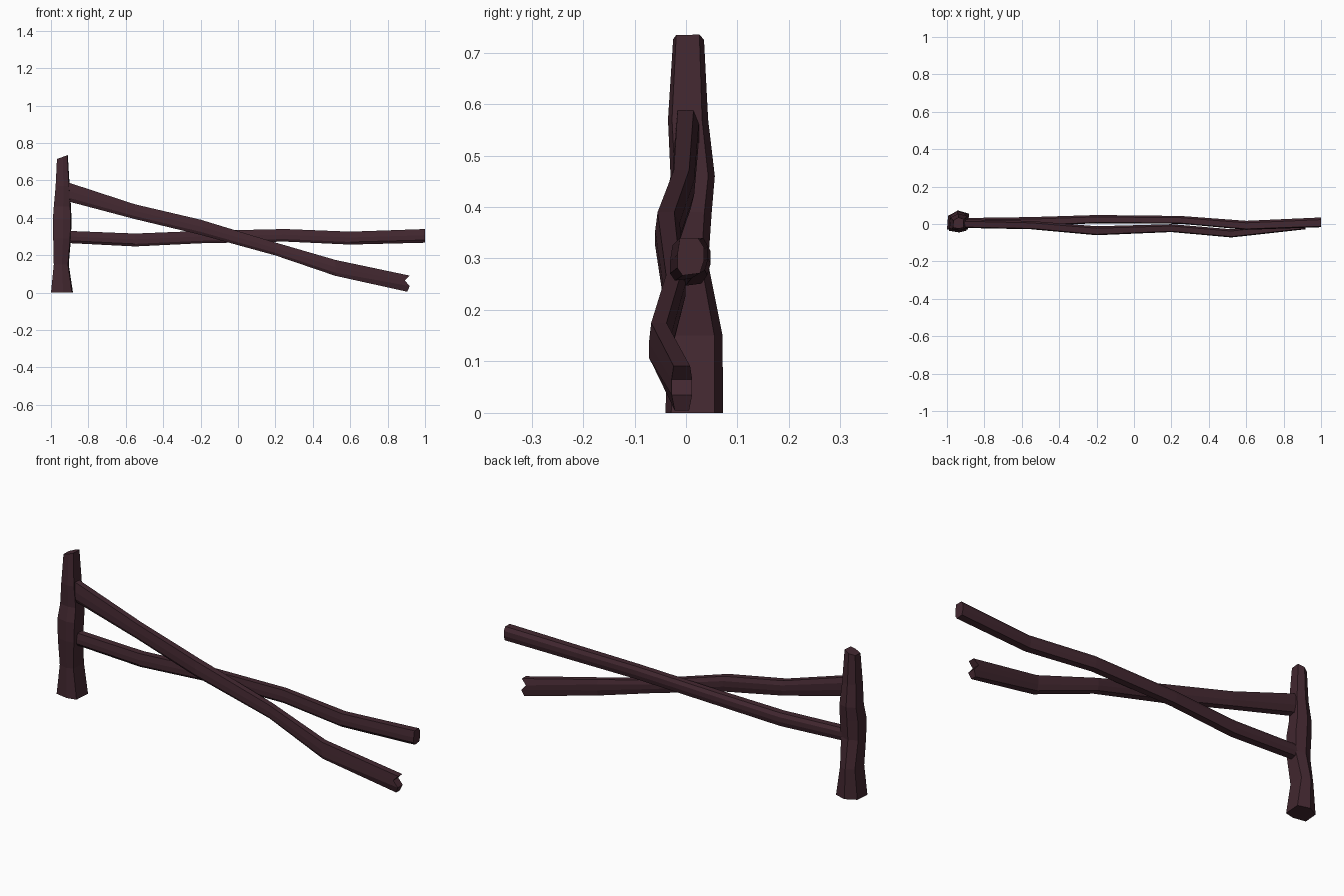
import bpy, bmesh

wood = bpy.data.materials.new("dark_wood")
wood.diffuse_color = (0.056, 0.021, 0.030, 1)


def loft(name, rings, notch=None):
    """Skin a list of rings (equal point counts) into a closed flat-faced beam."""
    bm = bmesh.new()
    loops = [[bm.verts.new(p) for p in r] for r in rings]
    n = len(loops[0])
    for a, b in zip(loops, loops[1:]):
        for i in range(n):
            j = (i + 1) % n
            bm.faces.new((a[i], a[j], b[j], b[i]))
    bm.faces.new(loops[0])
    if notch:  # broken end: fan to a recessed centre edge handled by ring shape
        for k in range(n // 2 - 1):
            bm.faces.new((loops[-1][k], loops[-1][k + 1],
                          loops[-1][n - 2 - k], loops[-1][n - 1 - k]))
    else:
        bm.faces.new(loops[-1])
    bmesh.ops.recalc_face_normals(bm, faces=bm.faces)
    me = bpy.data.meshes.new(name)
    bm.to_mesh(me)
    bm.free()
    me.materials.append(wood)
    ob = bpy.data.objects.new(name, me)
    bpy.context.collection.objects.link(ob)
    return ob


# Post: (z, x min, x max, y min, y max), uneven six-sided section
post = [(0.0, -1.0, -0.882, -0.04, 0.072), (0.15, -0.985, -0.905, -0.035, 0.071),
        (0.29, -0.988, -0.893, -0.045, 0.043), (0.39, -0.99, -0.89, -0.045, 0.05),
        (0.46, -0.985, -0.893, -0.03, 0.056), (0.57, -0.975, -0.9, -0.035, 0.043),
        (0.725, -0.968, -0.91, -0.025, 0.035)]
hexa = [(0.0, 0.1), (0.55, 0.0), (0.95, 0.1), (1.0, 0.85), (0.5, 1.0), (0.05, 0.75)]
rings = []
for z, x0, x1, y0, y1 in post:
    slant = 0.02 if z > 0.7 else 0
    rings.append([(x0 + (x1 - x0) * u, y0 + (y1 - y0) * v, z + slant * (u - 0.5))
                  for u, v in hexa])
loft("post", rings)

# Rails: (x, y centre, z bottom, z top, half width), chamfered section
side = [(-1, 0.0), (-1, 0.5), (-0.8, 1.0), (0.55, 1.0),
        (1, 0.75), (1, 0.5), (0.9, 0.12), (-0.35, 0.0)]
side = [(-0.6, 0.0), (-1, 0.2), (-1, 0.55), (-0.8, 1.0),
        (0.55, 1.0), (1, 0.75), (1, 0.4), (0.7, 0.06)]


def rail_rings(stations):
    return [[(x, y + w * u, zb + (zt - zb) * v) for u, v in side]
            for x, y, zb, zt, w in stations]


level = [(-0.905, 0.008, 0.265, 0.33, 0.024), (-0.55, 0.013, 0.247, 0.316, 0.024),
         (-0.2, 0.026, 0.264, 0.33, 0.022), (0.25, 0.022, 0.273, 0.34, 0.021),
         (0.6, -0.007, 0.257, 0.326, 0.024), (1.0, 0.009, 0.267, 0.34, 0.026)]
loft("level_rail", rail_rings(level))

fallen = [(-0.905, 0.002, 0.487, 0.588, 0.023), (-0.55, -0.006, 0.393, 0.472, 0.022),
          (-0.2, -0.036, 0.309, 0.39, 0.024), (0.2, -0.022, 0.199, 0.268, 0.021),
          (0.52, -0.05, 0.09, 0.175, 0.022), (0.91, -0.008, 0.004, 0.091, 0.02)]
rings = rail_rings(fallen)
# Snapped end: bite into the middle of the last ring
ends = [0.905, 0.918, 0.892, 0.918, 0.918, 0.892, 0.918, 0.905]
heights = [0.0, 0.035, 0.065, 0.091, 0.091, 0.065, 0.035, 0.0]
wide = [-0.7, -1, -1, -0.8, 0.8, 1, 1, 0.7]
rings[-1] = [(x, -0.008 + 0.02 * u, z + 0.005 * (z < 0.01))
             for x, u, z in zip(ends, wide, heights)]
loft("fallen_rail", rings, notch=True)

# Rest the post exactly on the ground
for v in bpy.data.objects["post"].data.vertices:
    v.co.z = max(v.co.z, 0.0)
